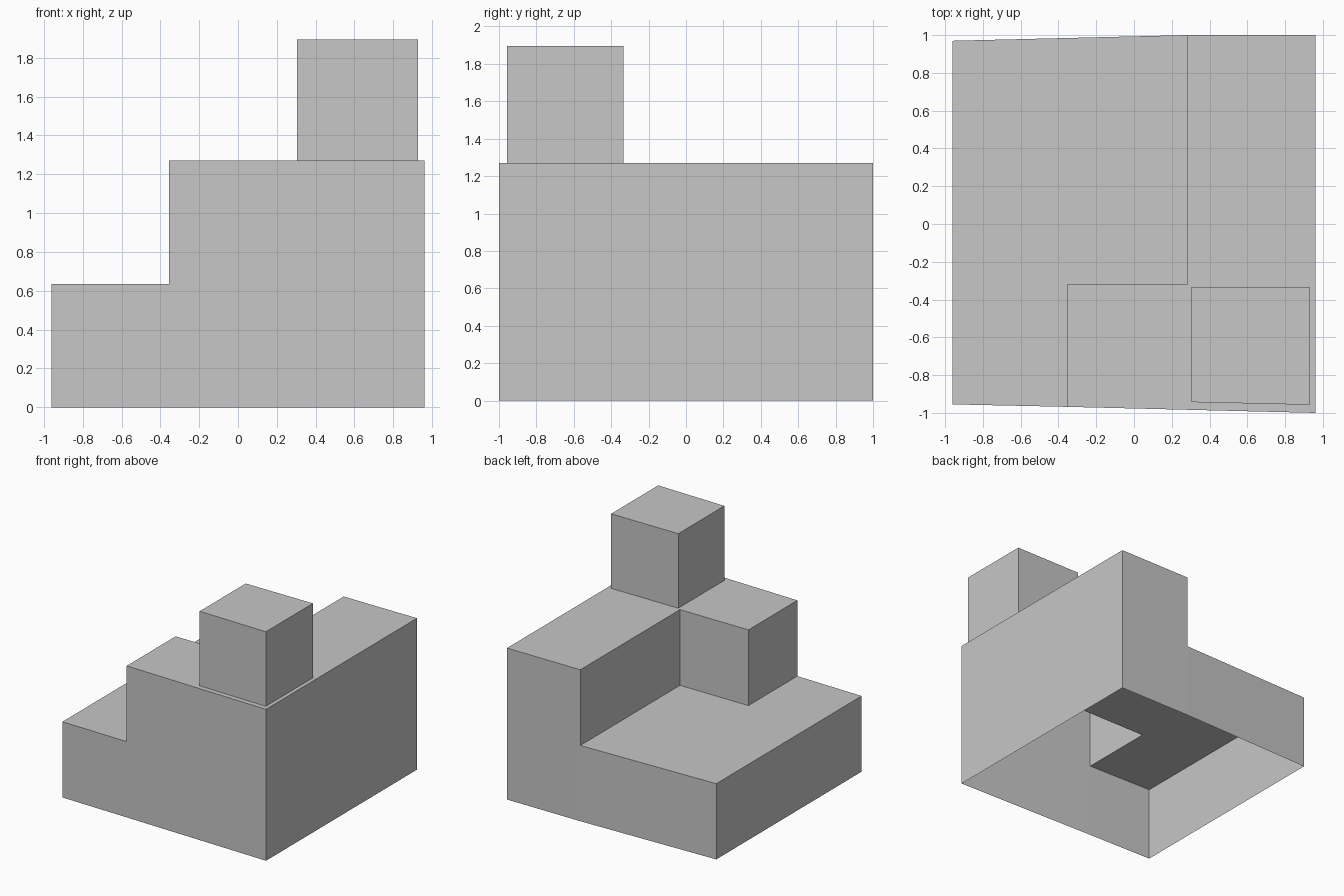
import bpy
import bmesh

cube = bpy.data.objects.get("Cube")
if cube:
    bpy.data.objects.remove(cube, do_unlink=True)

GROUND, LOW, HIGH, PEAK = 0.0, 0.635, 1.27, 1.895

# One plain grey for every surface
grey = bpy.data.materials.new("light_grey")
grey.use_nodes = True
grey.diffuse_color = (0.57, 0.57, 0.57, 1)
grey.node_tree.nodes["Principled BSDF"].inputs["Base Color"].default_value = (0.57, 0.57, 0.57, 1)


def make_object(name, walls, roofs):
    """Thin open shell: walls are (plan path, bottom, top), roofs are (plan loop, height)."""
    bm = bmesh.new()

    def face(points):
        bm.faces.new([bm.verts.new(p) for p in points])

    for path, bottom, top in walls:
        for a, b in zip(path, path[1:]):
            face([(*a, bottom), (*b, bottom), (*b, top), (*a, top)])
    for loop, height in roofs:
        face([(*p, height) for p in loop])
    bmesh.ops.remove_doubles(bm, verts=bm.verts, dist=0.0001)
    mesh = bpy.data.meshes.new(name)
    bm.to_mesh(mesh)
    bm.free()
    mesh.materials.append(grey)
    obj = bpy.data.objects.new(name, mesh)
    bpy.context.collection.objects.link(obj)
    return obj


# Plan corners, slightly skewed at the front and back
front_left = (-0.96, -0.955)
front_step = (-0.355, -0.968)
front_right = (0.96, -1.0)
back_right = (0.96, 1.0)
back_step = (0.28, 1.0)
back_left = (-0.96, 0.97)
inner_corner = (0.28, -0.32)
step_corner = (-0.355, -0.32)

# Lower ledge, open underneath
make_object(
    "lower_ledge",
    [([back_step, back_left, front_left, front_step], GROUND, LOW)],
    [([front_left, front_step, step_corner, inner_corner, back_step, back_left], LOW)],
)

# L-shaped upper tier: outer walls reach the ground, inner walls stop at the ledge
outer = [front_step, front_right, back_right, back_step]
inner = [back_step, inner_corner, step_corner, front_step]
make_object(
    "upper_tier",
    [(outer, GROUND, HIGH), (inner, LOW, HIGH)],
    [(outer + inner[1:-1], HIGH)],
)

# Single block on the front corner
block = [(0.305, -0.943), (0.928, -0.957), (0.928, -0.333), (0.305, -0.333)]
make_object("top_block", [(block + block[:1], HIGH, PEAK)], [(block, PEAK)])
